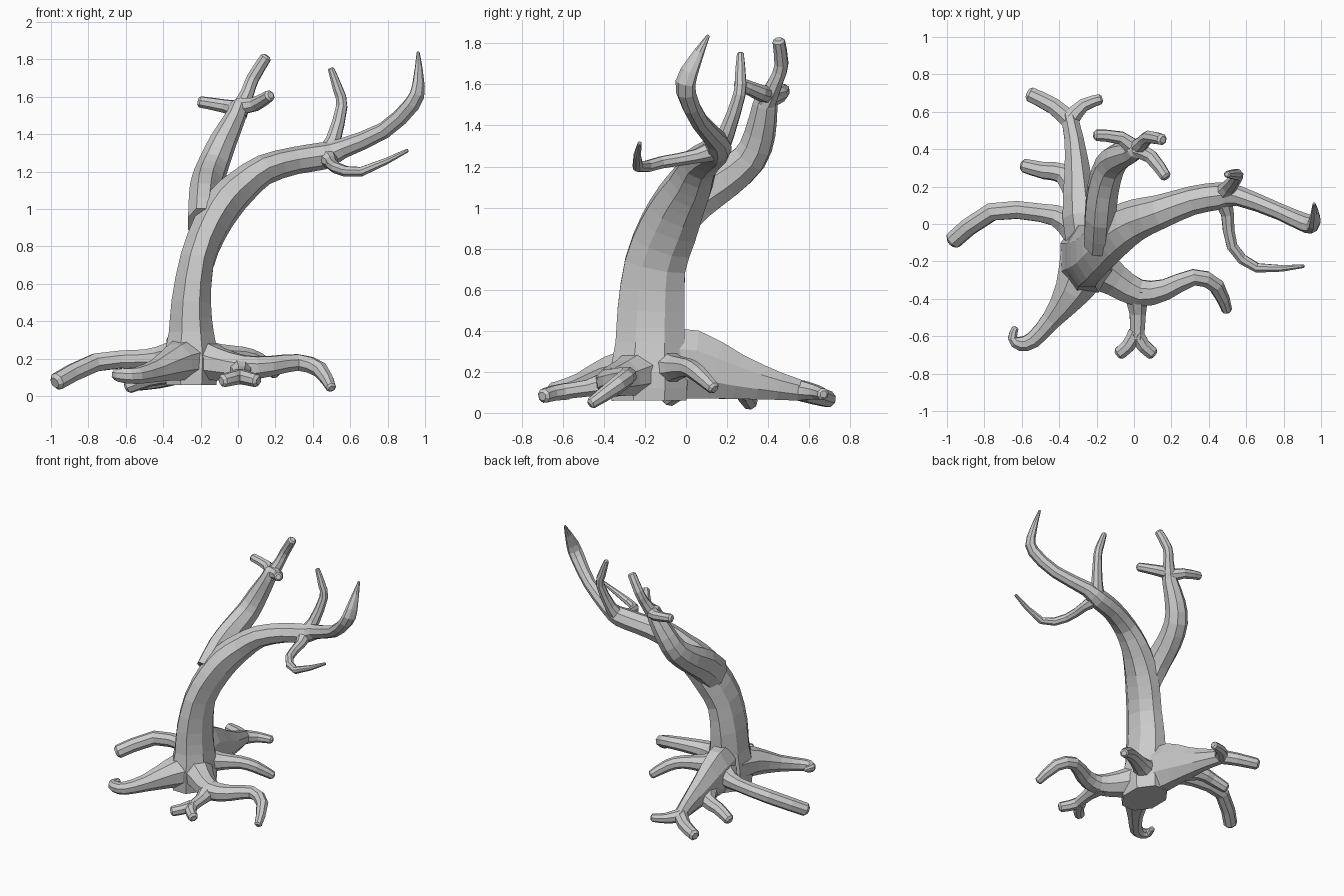
import bpy
import math
from mathutils import Vector

SIDES = 8


def catmull(p0, p1, p2, p3, t):
    return [0.5 * (2 * b + (c - a) * t + (2 * a - 5 * b + 4 * c - d) * t * t
                   + (3 * b - a - 3 * c + d) * t ** 3)
            for a, b, c, d in zip(p0, p1, p2, p3)]


def limb(name, pts, ref=(0, 0, 1), steps=2):
    """Sweep a faceted tube; each point is x, y, z, radius along ref[, radius across]."""
    pts = [list(p) if len(p) == 5 else list(p) + [p[3]] for p in pts]
    ext = [pts[0]] + pts + [pts[-1]]
    path = []
    for i in range(1, len(ext) - 2):
        for s in range(steps):
            path.append(catmull(*ext[i - 1:i + 3], s / steps))
    path.append(pts[-1])
    # rounded tip: one small extra ring
    d = (Vector(path[-1][:3]) - Vector(path[-2][:3])).normalized()
    r = min(path[-1][3], path[-1][4])
    tip = Vector(path[-1][:3])
    path[-1] = list(tip - d * r * 0.4) + path[-1][3:]
    path.append(list(tip) + [path[-1][3] * 0.6, path[-1][4] * 0.6])

    centres = [Vector(p[:3]) for p in path]
    n = len(path)
    a = Vector(ref)
    verts, faces = [], []
    for i, p in enumerate(path):
        t = (centres[min(i + 1, n - 1)] - centres[max(i - 1, 0)]).normalized()
        a = (a - t * a.dot(t)).normalized()
        b = t.cross(a)
        ra, rb = max(p[3], 0.006), max(p[4], 0.006)
        for k in range(SIDES):
            w = 2 * math.pi * (k + 0.5) / SIDES
            verts.append(centres[i] + a * (ra * 1.04 * math.cos(w)) + b * (rb * 1.04 * math.sin(w)))
    for i in range(n - 1):
        for k in range(SIDES):
            k2 = (k + 1) % SIDES
            faces.append((i * SIDES + k, i * SIDES + k2,
                          (i + 1) * SIDES + k2, (i + 1) * SIDES + k))
    faces.append(tuple(reversed(range(SIDES))))
    faces.append(tuple(range((n - 1) * SIDES, n * SIDES)))
    me = bpy.data.meshes.new(name)
    me.from_pydata([tuple(v) for v in verts], [], faces)
    ob = bpy.data.objects.new(name, me)
    bpy.context.collection.objects.link(ob)
    return ob


X = (1, 0, 0)

# Trunk sweeping over into the long right branch
limb("trunk", [
    (-.25, -.18, .06, .14, .19), (-.25, -.18, .2, .15, .195), (-.25, -.175, .34, .125, .175),
    (-.25, -.17, .5, .11, .17), (-.22, -.15, .72, .095, .155), (-.15, -.085, .9, .097, .148),
    (-.07, -.025, 1.03, .1, .13), (.02, .025, 1.12, .09, .11), (.14, .065, 1.21, .077, .09),
    (.31, .125, 1.26, .07, .075), (.46, .15, 1.285, .07, .07), (.56, .15, 1.325, .052),
    (.78, .065, 1.42, .043), (.93, 0, 1.56, .04, .05), (.965, .015, 1.66, .03, .045),
    (.963, .11, 1.84, .008)], X)

# Twigs on the right branch
limb("upper_twig", [(.47, .15, 1.28, .06), (.51, .2, 1.37, .04), (.555, .26, 1.55, .03),
                    (.535, .265, 1.64, .027), (.495, .265, 1.755, .017)], X)
limb("lower_twig", [(.47, .14, 1.28, .055), (.5, .05, 1.25, .035), (.525, -.12, 1.22, .03),
                    (.66, -.235, 1.2, .026), (.91, -.225, 1.315, .01)])

# Back branch with three stubby twigs
limb("back_branch", [
    (-.19, -.09, .92, .08, .12), (-.18, .05, 1.05, .085, .115), (-.165, .19, 1.14, .085, .1),
    (-.13, .31, 1.24, .08, .085), (-.08, .36, 1.36, .07, .075), (-.01, .385, 1.5, .052, .06),
    (.015, .4, 1.58, .045)], X)
limb("top_twig", [(0, .39, 1.51, .05), (.05, .44, 1.62, .036), (.08, .465, 1.7, .034),
                  (.155, .45, 1.82, .03)], X)
limb("left_twig", [(.01, .39, 1.53, .05), (-.07, .46, 1.55, .036), (-.215, .475, 1.575, .03)])
limb("right_twig", [(0, .4, 1.55, .045), (.09, .36, 1.56, .038), (.175, .245, 1.61, .03)])

# Long left root
limb("left_root", [(-.24, -.1, .22, .12, .11), (-.37, .02, .21, .075, .07),
                   (-.5, .06, .2, .05), (-.76, .065, .18, .05), (-.98, -.1, .07, .047)])

# Front left root ending in a curl
limb("curled_root", [(-.25, -.2, .2, .13, .16), (-.33, -.36, .18, .1, .1), (-.44, -.51, .135, .06, .055),
                     (-.54, -.62, .11, .045, .045), (-.61, -.64, .11, .04, .038),
                     (-.65, -.61, .115, .03, .026), (-.632, -.55, .12, .018)])

# Front right root, forking into a long arm and a short split foot
limb("front_root", [(-.22, -.22, .2, .12, .13), (-.1, -.3, .17, .09, .09), (.03, -.37, .15, .07, .075),
                    (.17, -.35, .16, .055, .058), (.32, -.285, .18, .045), (.44, -.33, .14, .042),
                    (.5, -.47, .04, .027)])
limb("front_foot", [(.01, -.35, .15, .075), (.02, -.48, .12, .042, .045), (.015, -.63, .1, .04)])
for side in (-1, 1):
    limb("foot_toe", [(.01, -.58, .105, .042), (.01 + side * .04, -.65, .095, .038),
                      (.01 + side * .1, -.7, .08, .035)])

# Tall back buttress root with a forked end
limb("back_root", [(-.26, -.12, .24, .17, .1), (-.285, .03, .235, .175, .1),
                   (-.3, .25, .175, .115, .075), (-.32, .45, .13, .07, .053),
                   (-.355, .61, .1, .045)])
limb("back_root_left_end", [(-.34, .55, .11, .05), (-.43, .63, .085, .045), (-.57, .7, .065, .04)])
limb("back_root_right_end", [(-.34, .56, .11, .05), (-.27, .635, .1, .036), (-.17, .67, .09, .028)])
limb("back_side_root", [(-.3, .17, .15, .08), (-.38, .27, .12, .055), (-.48, .285, .095, .045),
                        (-.6, .315, .045, .037)])

# Short root under the long branch
limb("right_root", [(-.24, -.12, .22, .1), (-.1, -.05, .22, .06), (.02, .01, .22, .045),
                    (.11, .06, .19, .042), (.21, .14, .115, .03)])
